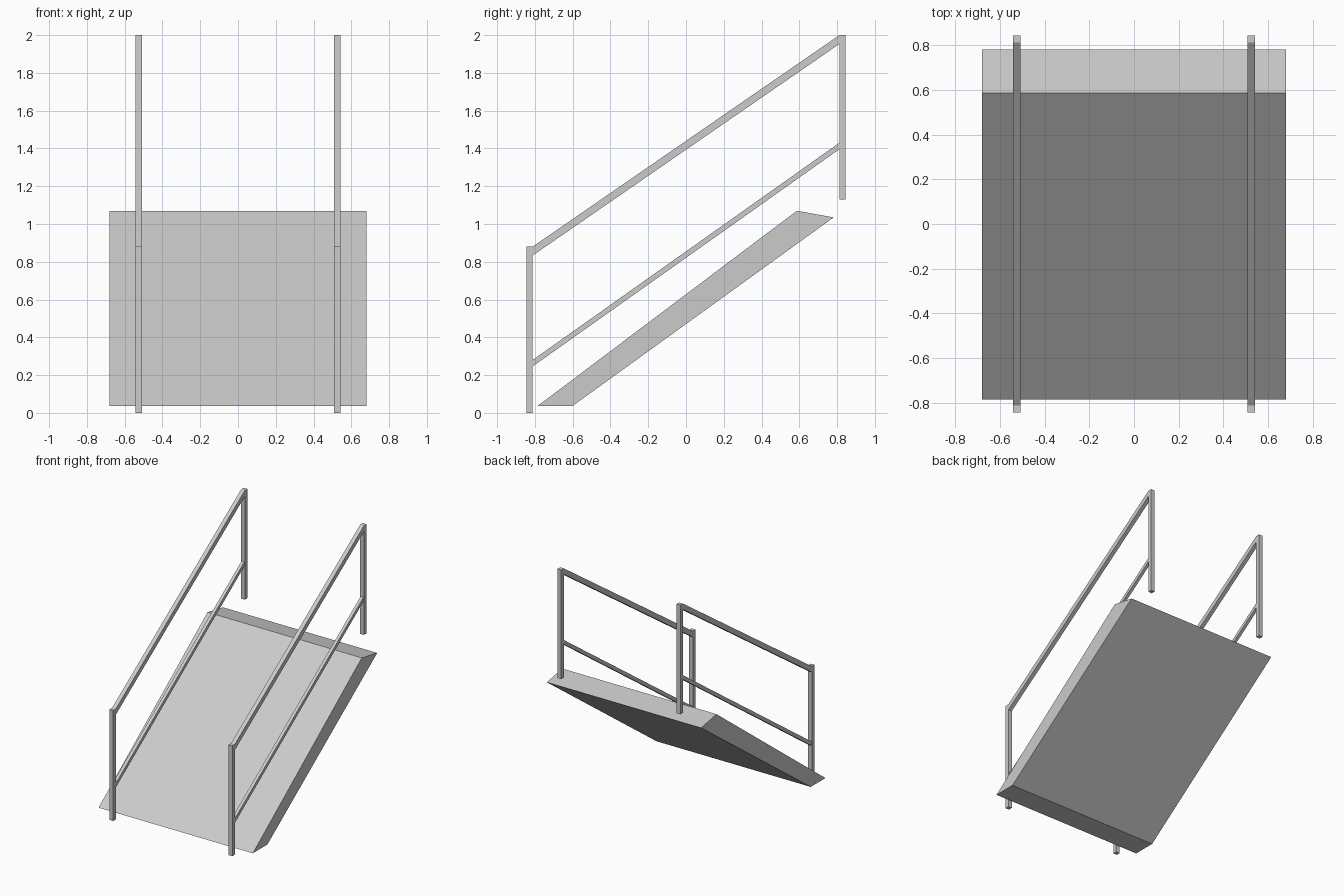
import bpy
import bmesh

cube = bpy.data.objects.get("Cube")
if cube:
    bpy.data.objects.remove(cube, do_unlink=True)

grey = bpy.data.materials.new("light_grey")
grey.use_nodes = True
colour = (0.6, 0.6, 0.6, 1)
grey.diffuse_color = colour
grey.node_tree.nodes["Principled BSDF"].inputs["Base Color"].default_value = colour


def extrude_profile(name, profile, x, width):
    """Extrude a side profile of (y, z) points along x, centred on x."""
    bm = bmesh.new()
    face = bm.faces.new([bm.verts.new((x - width / 2, y, z)) for y, z in profile])
    side = bmesh.ops.extrude_face_region(bm, geom=[face])
    verts = [v for v in side["geom"] if isinstance(v, bmesh.types.BMVert)]
    bmesh.ops.translate(bm, verts=verts, vec=(width, 0, 0))
    bmesh.ops.recalc_face_normals(bm, faces=bm.faces)
    mesh = bpy.data.meshes.new(name)
    bm.to_mesh(mesh)
    bm.free()
    mesh.materials.append(grey)
    obj = bpy.data.objects.new(name, mesh)
    bpy.context.collection.objects.link(obj)


def post(y0, y1, z0, z1):
    return [(y0, z0), (y1, z0), (y1, z1), (y0, z1)]


def rail(low_top, high_top, depth):
    y = INNER
    return [(-y, low_top - depth), (y, high_top - depth), (y, high_top), (-y, low_top)]


OUTER, INNER = 0.845, 0.812
POST_WIDTH = 0.033

# Sloping slab with a level foot and a bevelled upper end
extrude_profile("ramp_slab", [(-0.785, 0.037), (-0.6, 0.037), (0.782, 1.035), (0.587, 1.07)], 0, 1.36)

# Matching handrails on both sides
for side, x in (("left", 0.525), ("right", -0.525)):
    extrude_profile(side + "_lower_post", post(-OUTER, -INNER, 0, 0.88), x, POST_WIDTH)
    extrude_profile(side + "_upper_post", post(INNER, OUTER, 1.13, 2), x, POST_WIDTH)
    extrude_profile(side + "_top_rail", rail(0.88, 2, 0.047), x, POST_WIDTH)
    extrude_profile(side + "_middle_rail", rail(0.28, 1.43, 0.034), x, 0.025)
